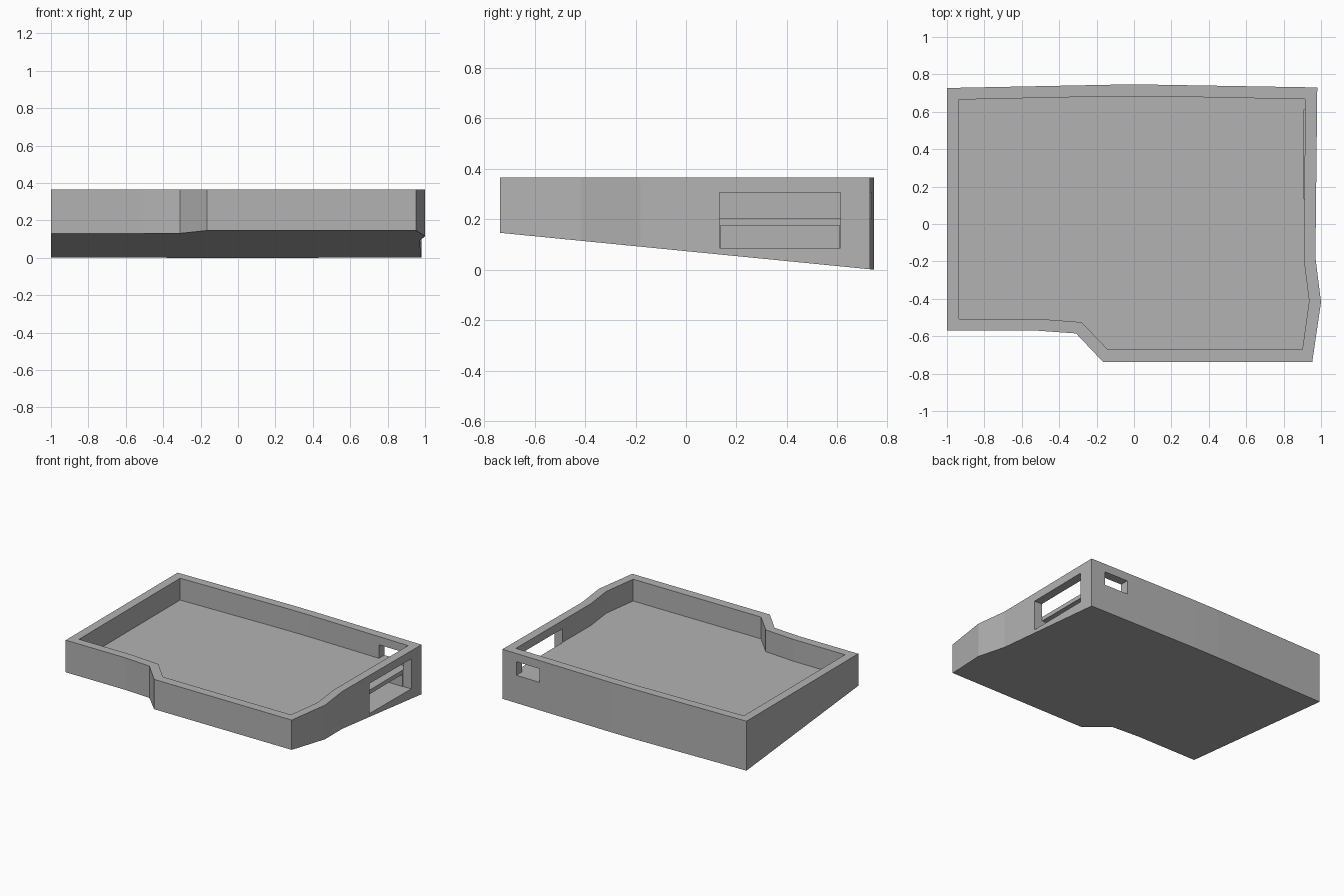
import bpy, bmesh

cube = bpy.data.objects.get("Cube")
if cube:
    bpy.data.objects.remove(cube, do_unlink=True)

TOP, FLOOR, SHELF, SILL, LINTEL = 0.365, 0.205, 0.175, 0.085, 0.305

grey = bpy.data.materials.new("plain grey")
grey.use_nodes = True
grey.diffuse_color = (0.45, 0.45, 0.45, 1)
grey.node_tree.nodes["Principled BSDF"].inputs["Base Color"].default_value = grey.diffuse_color


def prism(name, outline, bottom, top):
    """Extrude a plan outline; bottom is a height rule taking y."""
    bm = bmesh.new()
    low = [bm.verts.new((x, y, bottom(y))) for x, y in outline]
    high = [bm.verts.new((x, y, top)) for x, y in outline]
    bm.faces.new(low[::-1])
    bm.faces.new(high)
    for i in range(len(outline)):
        j = (i + 1) % len(outline)
        bm.faces.new((low[i], low[j], high[j], high[i]))
    bmesh.ops.recalc_face_normals(bm, faces=bm.faces)
    mesh = bpy.data.meshes.new(name)
    bm.to_mesh(mesh)
    bm.free()
    mesh.materials.append(grey)
    obj = bpy.data.objects.new(name, mesh)
    bpy.context.collection.objects.link(obj)
    return obj


def box(name, x0, x1, y0, y1, z0, z1):
    return prism(name, [(x0, y0), (x1, y0), (x1, y1), (x0, y1)], lambda y: z0, z1)


# Outer plan and the plan of the recess, counter-clockwise from front right
outer = [(-1, -.57), (-.52, -.57), (-.31, -.585), (-.165, -.738), (.953, -.738),
         (1, -.417), (.97, -.18), (.98, .73), (.1, .745), (-.1, .745), (-1, .727)]
inner = [(-.936, -.507), (-.515, -.507), (-.28, -.525), (-.139, -.672), (.9, -.672),
         (.936, -.412), (.909, -.198), (.915, .667), (.1, .683), (-.1, .683), (-.936, .665)]

# Wedge body with a sloping underside
case = prism("tray_case", outer, lambda y: 0.0985 * (.745 - y), TOP)

# Recess, side window, compartment under the floor, and back port
cutters = [
    prism("recess_cutter", inner, lambda y: FLOOR, TOP + .1),
    box("window_cutter", .91, 1.1, .133, .612, SILL, LINTEL),
    box("compartment_cutter", .4, .95, .136, .609, SILL, SHELF),
    box("port_cutter", .675, .866, .6, .85, FLOOR, LINTEL),
]
bpy.context.view_layer.objects.active = case
for cutter in cutters:
    cutter.hide_render = True
    mod = case.modifiers.new(cutter.name, 'BOOLEAN')
    mod.operation = 'DIFFERENCE'
    mod.solver = 'EXACT'
    mod.object = cutter
    bpy.ops.object.modifier_apply(modifier=mod.name)
    bpy.data.objects.remove(cutter, do_unlink=True)
